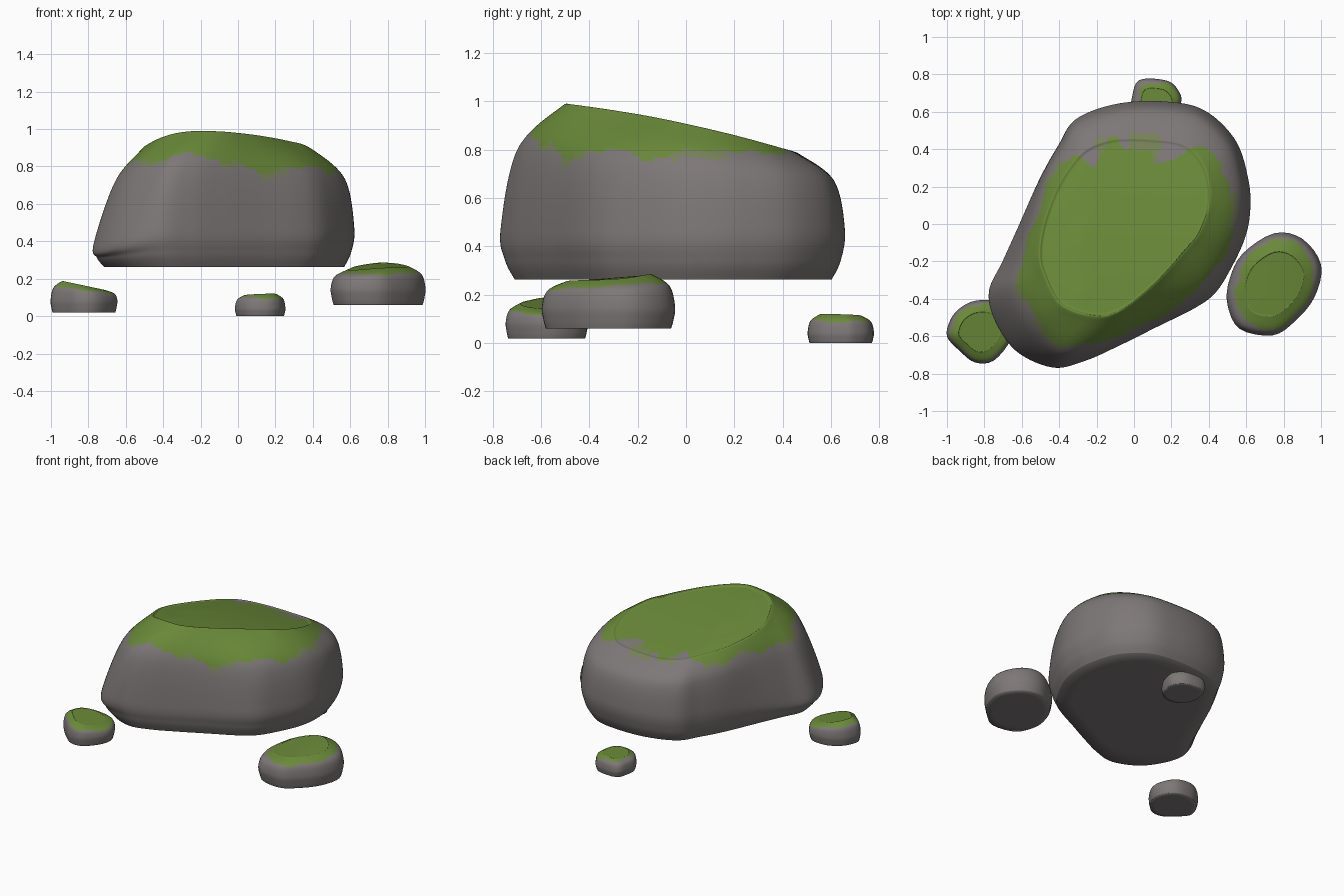
import bpy, bmesh, math
from mathutils import Vector

if "Cube" in bpy.data.objects:
    bpy.data.objects.remove(bpy.data.objects["Cube"])


def material(name, rgb):
    m = bpy.data.materials.new(name)
    m.diffuse_color = (*rgb, 1)
    m.use_nodes = True
    m.node_tree.nodes["Principled BSDF"].inputs["Base Color"].default_value = m.diffuse_color
    return m


MATS = [material("grey_stone", (0.208, 0.188, 0.186)),
        material("green_moss", (0.142, 0.25, 0.04)),
        material("thin_moss", (0.18, 0.22, 0.095))]


def catmull(a, b, c, d, t):
    return 0.5 * (2 * b + (c - a) * t + (2 * a - 5 * b + 4 * c - d) * t * t
                  + (3 * b - a - 3 * c + d) * t ** 3)


def resample(pts, n, closed):
    """Smooth curve through the points, n steps per span."""
    k, out = len(pts), []
    get = (lambda i: pts[i % k]) if closed else (lambda i: pts[max(0, min(k - 1, i))])
    for i in range(k if closed else k - 1):
        out += [catmull(get(i - 1), get(i), get(i + 1), get(i + 2), j / n) for j in range(n)]
    return out if closed else out + [pts[-1]]


def rock(name, belly, crest, center, z_base, z_belly, top, moss, thin, cols, rows, base, f):
    """Loft columns underside > base > belly > shoulder > crest > centre, moss by height."""
    cx, cy = center
    columns = []
    for (bx, by), (tx, ty) in zip(belly, crest):
        zt, zb, g = top(tx, ty), z_belly(bx, by), f(bx, by)
        at = lambda s, z: Vector((cx + (bx - cx) * s, cy + (by - cy) * s, z))
        ctrl = [at(base, z_base), at(0.975, z_base + 0.38 * (zb - z_base)), at(1, zb),
                Vector((tx + (bx - tx) * g, ty + (by - ty) * g, zb + (zt - zb) * 0.65)),
                Vector((tx, ty, zt))]
        for s in (0.92, 0.75, 0.5, 0.25, 0.08):
            x, y = cx + (tx - cx) * s, cy + (ty - cy) * s
            ctrl.append(Vector((x, y, top(x, y))))
        under = [at(base * s, z_base) for s in (0.1, 0.5, 0.8)]
        columns.append(under + resample(ctrl, rows, False))
    rings = [resample(list(r), cols, True) for r in zip(*columns)]

    bm = bmesh.new()
    vr = [[bm.verts.new(p) for p in r] for r in rings]
    n = len(vr[0])
    for lo, hi in zip(vr, vr[1:]):
        for i in range(n):
            bm.faces.new((lo[i], lo[(i + 1) % n], hi[(i + 1) % n], hi[i]))
    bm.faces.new(vr[0][::-1])
    bm.faces.new(vr[-1])

    # moss lies above an uneven line, with a few thin patches at its edge
    for face in bm.faces:
        face.smooth = True
        c = face.calc_center_median()
        a = math.atan2(c.y - cy, c.x - cx)
        over = c.z - moss(c.x, c.y, a)
        if over > 0:
            face.material_index = 1
        elif over > -thin and math.sin(5 * a + 1) + math.sin(11 * a) > 0.2:
            face.material_index = 2
    me = bpy.data.meshes.new(name)
    bm.to_mesh(me)
    bm.free()
    for m in MATS:
        me.materials.append(m)
    bpy.context.collection.objects.link(bpy.data.objects.new(name, me))


# Boulder: widest outline and the rim of its sloping top
BELLY = [(.62, .07), (.61, .24), (.54, .45), (.37, .61), (.15, .655), (-.1, .64),
         (-.31, .56), (-.405, .42), (-.505, .24), (-.62, -.02), (-.70, -.2), (-.77, -.36),
         (-.735, -.52), (-.62, -.68), (-.43, -.765), (-.26, -.73), (-.08, -.65),
         (.12, -.55), (.32, -.45), (.43, -.37), (.51, -.25), (.59, -.08)]
CREST = [(.42, .10), (.42, .22), (.38, .34), (.28, .44), (.1, .47), (-.1, .47),
         (-.25, .42), (-.34, .33), (-.43, .18), (-.50, -.02), (-.52, -.18), (-.49, -.3),
         (-.43, -.42), (-.35, -.48), (-.25, -.51), (-.15, -.51), (-.04, -.46),
         (.1, -.35), (.22, -.23), (.29, -.15), (.35, -.08), (.39, 0)]


def boulder_top(x, y):
    u = y + 0.5
    return 0.976 - 0.12 * u - 0.085 * u * u - 0.2 * max(0, -x - 0.3)


def boulder_belly(x, y):
    return 0.47 - 0.08 * min(1, max(0, (-x - 0.5) / 0.2))


def boulder_shoulder(x, y):
    return 0.76 - 0.18 * min(1, max(0, (-x - 0.35) / 0.3)) * (y < 0.1)


def boulder_moss(x, y, a):
    bare = 0.09 * math.exp(-((x + .32) ** 2 + (y + .65) ** 2) / .06)
    back = 0.02 * min(1, max(0, (y - .25) / .15))
    return (0.785 + bare + back + .018 * math.sin(7 * a) + .012 * math.sin(13 * a + 1)
            + .004 * math.sin(29 * a))


rock("boulder", BELLY, CREST, (-.06, -.03), .262, boulder_belly, boulder_top,
     boulder_moss, .03, 10, 12, .92, boulder_shoulder)


# Small stones around it
def stone(name, outline, center, z_base, z_belly, top, moss, crest=0.66):
    cx, cy = center
    rim = [(cx + (x - cx) * crest, cy + (y - cy) * crest) for x, y in outline]
    rock(name, outline, rim, center, z_base, lambda x, y: z_belly, top, moss,
         .006, 4, 6, .94, lambda x, y: 0.76)


stone("right_stone",
      [(1.0, -.22), (.90, -.08), (.75, -.05), (.58, -.16), (.51, -.3), (.5, -.43),
       (.565, -.56), (.74, -.595), (.86, -.52), (.965, -.39)],
      (.75, -.32), .06, .15,
      lambda x, y: .278 + .08 * (y + .2) - .5 * (x - .78) ** 2,
      lambda x, y, a: .237 + .05 * (y + .32) + .004 * math.sin(5 * a) + .003 * math.sin(11 * a))
stone("left_stone",
      [(-.65, -.52), (-.72, -.42), (-.845, -.41), (-.93, -.45), (-.98, -.51), (-1, -.6),
       (-.93, -.68), (-.85, -.74), (-.75, -.73), (-.66, -.62)],
      (-.83, -.58), .02, .085,
      lambda x, y: .163 - .2 * (x + .83),
      lambda x, y, a: .141 - .14 * (x + .83) + .005 * math.sin(5 * a))
stone("back_stone",
      [(.25, .64), (.245, .70), (.18, .765), (.03, .77), (-.01, .68), (-.01, .6),
       (.05, .52), (.15, .505), (.22, .55)],
      (.12, .64), 0, .045,
      lambda x, y: .114 + .04 * (x - .12) - .03 * (y - .64),
      lambda x, y, a: .098 - .09 * (x - .12) + .004 * math.sin(5 * a))
